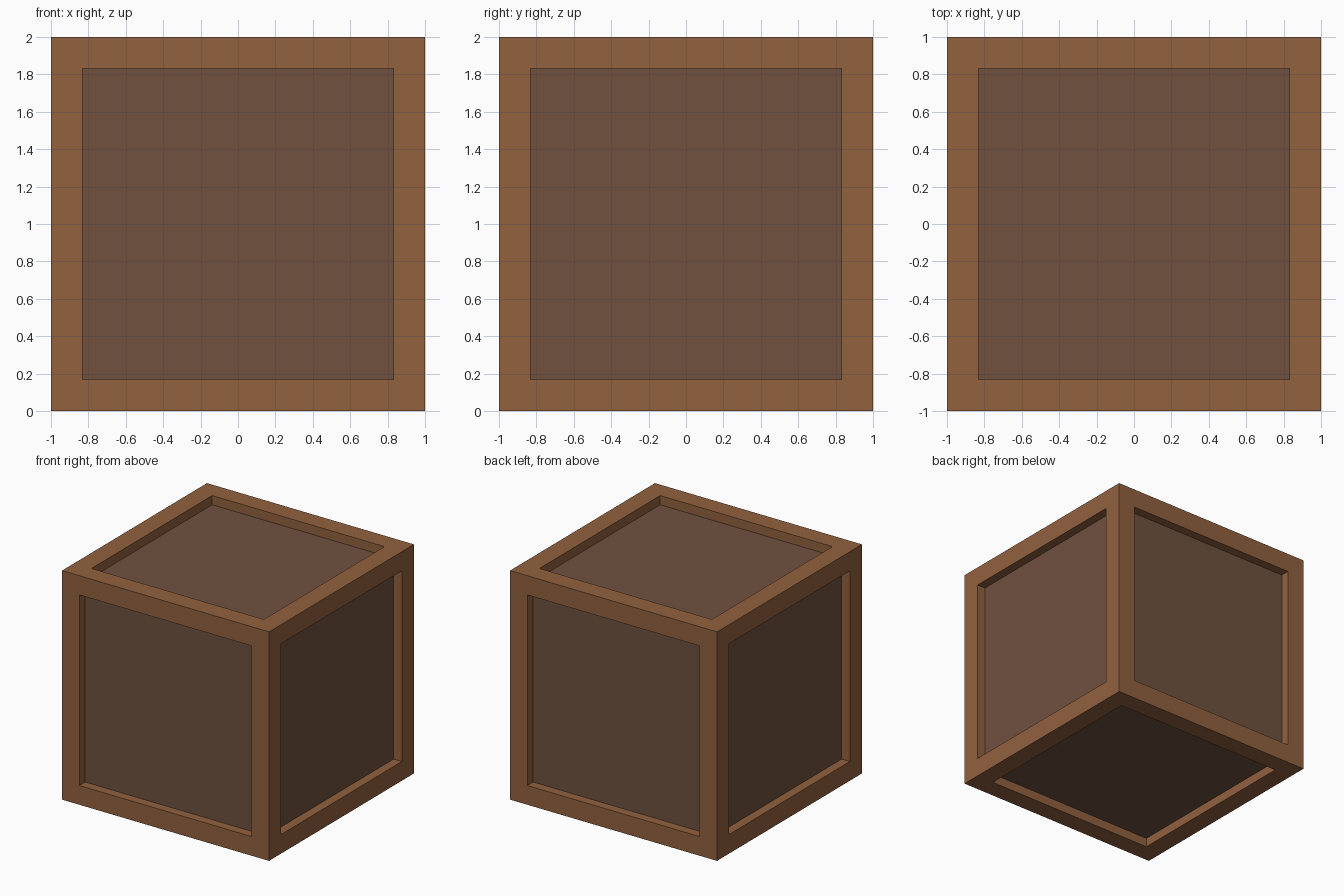
import bpy
import bmesh

if "Cube" in bpy.data.objects:
    bpy.data.objects.remove(bpy.data.objects["Cube"], do_unlink=True)

SIZE = 2.0      # outer edge length
BORDER = 0.237  # width of the frame boards
DEPTH = 0.08    # how far the panels sit back


def make_material(name, rgb255):
    """Flat material from an sRGB colour, stored as linear values."""
    def linear(v):
        v /= 255
        return v / 12.92 if v <= 0.04045 else ((v + 0.055) / 1.055) ** 2.4
    color = (*[linear(v) for v in rgb255], 1.0)
    mat = bpy.data.materials.new(name)
    mat.use_nodes = True
    mat.diffuse_color = color
    bsdf = next(n for n in mat.node_tree.nodes if n.type == 'BSDF_PRINCIPLED')
    bsdf.inputs["Base Color"].default_value = color
    bsdf.inputs["Roughness"].default_value = 0.9
    return mat


frame_wood = make_material("frame_wood", (146, 97, 63))
panel_wood = make_material("panel_wood", (112, 81, 63))

# Crate body: a cube whose six sides are inset to leave a frame
bm = bmesh.new()
bmesh.ops.create_cube(bm, size=SIZE)
panels = list(bm.faces)
bmesh.ops.inset_individual(bm, faces=panels, thickness=BORDER)

# Recessed panels: a second, zero-width inset gives the recess walls
bmesh.ops.inset_individual(bm, faces=panels, thickness=0.0)
for face in panels:
    inward = -face.calc_center_median().normalized()
    bmesh.ops.translate(bm, verts=face.verts, vec=inward * DEPTH)
    face.material_index = 1

# Stand it on the ground
bmesh.ops.translate(bm, verts=bm.verts, vec=(0, 0, SIZE / 2))
bmesh.ops.recalc_face_normals(bm, faces=bm.faces)

mesh = bpy.data.meshes.new("wooden_crate")
bm.to_mesh(mesh)
bm.free()
mesh.materials.append(frame_wood)
mesh.materials.append(panel_wood)
crate = bpy.data.objects.new("wooden_crate", mesh)
bpy.context.collection.objects.link(crate)
